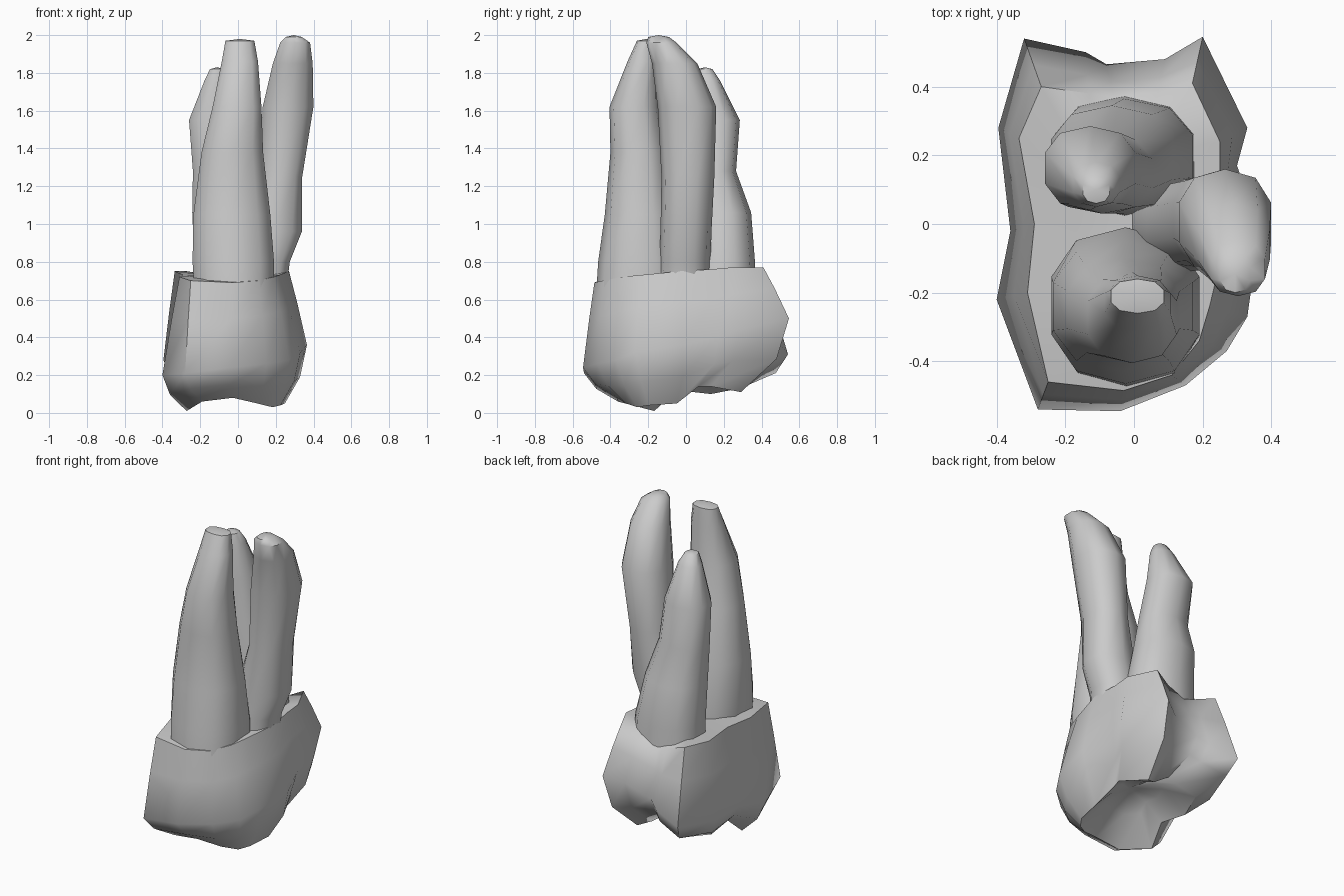
import bpy, bmesh, math

def finish(name, rings, cap_low, cap_high, angle):
    """Skin a stack of equal-length point rings and close both ends."""
    bm = bmesh.new()
    loops = [[bm.verts.new(p) for p in ring] for ring in rings]
    n = len(loops[0])
    for a, b in zip(loops, loops[1:]):
        for i in range(n):
            j = (i + 1) % n
            bm.faces.new((a[i], a[j], b[j], b[i]))
    for loop, tip in ((loops[0], cap_low), (loops[-1], cap_high)):
        t = bm.verts.new(tip)
        for i in range(n):
            bm.faces.new((loop[i], loop[(i + 1) % n], t))
    bmesh.ops.recalc_face_normals(bm, faces=bm.faces)
    me = bpy.data.meshes.new(name)
    bm.to_mesh(me)
    bm.free()
    ob = bpy.data.objects.new(name, me)
    bpy.context.collection.objects.link(ob)
    bpy.ops.object.select_all(action='DESELECT')
    ob.select_set(True)
    bpy.context.view_layer.objects.active = ob
    bpy.ops.object.shade_smooth_by_angle(angle=math.radians(angle))
    return ob

# Crown outline: x, y, height of the widest bulge, height of the chewing rim
outline = [
    (-0.28, -0.54, 0.21, 0.06), (-0.04, -0.545, 0.24, 0.08),
    (0.15, -0.47, 0.26, 0.05), (0.27, -0.37, 0.28, 0.03),
    (0.33, -0.27, 0.32, 0.04), (0.365, -0.02, 0.36, 0.05),
    (0.30, 0.17, 0.40, 0.14), (0.33, 0.28, 0.44, 0.14),
    (0.20, 0.545, 0.50, 0.11), (0.09, 0.48, 0.46, 0.14),
    (-0.08, 0.465, 0.40, 0.22), (-0.14, 0.50, 0.36, 0.18),
    (-0.32, 0.54, 0.31, 0.13), (-0.395, 0.28, 0.28, 0.10),
    (-0.36, -0.02, 0.25, 0.12), (-0.40, -0.22, 0.20, 0.01),
]
# Neck line hugging the roots, point for point with the outline
neck = [
    (-0.25, -0.46, 0.70), (-0.03, -0.485, 0.69), (0.11, -0.44, 0.70),
    (0.19, -0.34, 0.72), (0.22, -0.24, 0.73), (0.27, -0.03, 0.75),
    (0.25, 0.13, 0.76), (0.25, 0.24, 0.77), (0.17, 0.41, 0.77),
    (0.07, 0.385, 0.72), (-0.06, 0.37, 0.68), (-0.13, 0.38, 0.70),
    (-0.27, 0.40, 0.75), (-0.335, 0.25, 0.75), (-0.29, 0.0, 0.73),
    (-0.31, -0.20, 0.72),
]

def crown_ring(sx, sy, cy, height):
    return [(x * sx, cy + (y - cy) * sy, height(b, r)) for x, y, b, r in outline]

shoulder = [(0.45 * x + 0.55 * u, 0.45 * y + 0.55 * v, 0.42 * b + 0.58 * w)
            for (x, y, b, r), (u, v, w) in zip(outline, neck)]
crown = [
    crown_ring(0.34, 0.30, -0.05, lambda b, r: 0.16 + 0.4 * r),      # pit
    crown_ring(0.68, 0.60, -0.09, lambda b, r: r),                   # cusps
    crown_ring(0.90, 0.88, 0.0, lambda b, r: 0.45 * b + 0.55 * r),
    crown_ring(1.0, 1.0, 0.0, lambda b, r: b),                       # bulge
    shoulder,
    neck,
    [(u * 0.5 - 0.02, v * 0.5, 0.73) for u, v, w in neck],
]
finish("crown", crown, (0.0, -0.04, 0.25), (-0.03, -0.02, 0.71), 60)

# Roots: each section is x min, x max, y min, y max, z
def root(name, sections, sides=10, square=0.85):
    rings = []
    for x0, x1, y0, y1, z in sections:
        ring = []
        for i in range(sides):
            a = 2 * math.pi * (i + 0.5) / sides
            c, s = math.cos(a), math.sin(a)
            ring.append(((x0 + x1) / 2 + (x1 - x0) / 2 * math.copysign(abs(c) ** square, c),
                         (y0 + y1) / 2 + (y1 - y0) / 2 * math.copysign(abs(s) ** square, s), z))
        rings.append(ring)
    def middle(s, dz):
        return ((s[0] + s[1]) / 2, (s[2] + s[3]) / 2, s[4] + dz)
    finish(name, rings, middle(sections[0], 0), middle(sections[-1], 0.01), 45)

root("front_root", [
    (-0.24, 0.20, -0.475, -0.01, 0.64), (-0.25, 0.20, -0.465, -0.01, 0.80),
    (-0.245, 0.18, -0.43, -0.05, 1.05), (-0.20, 0.14, -0.40, -0.10, 1.38),
    (-0.14, 0.13, -0.405, -0.14, 1.62), (-0.09, 0.11, -0.31, -0.15, 1.86),
    (-0.07, 0.09, -0.26, -0.16, 1.97)])

root("right_root", [
    (-0.02, 0.26, -0.15, 0.13, 0.64), (0.00, 0.28, -0.14, 0.13, 0.80),
    (0.03, 0.345, -0.135, 0.135, 0.96), (0.11, 0.345, -0.13, 0.15, 1.25),
    (0.125, 0.405, -0.15, 0.16, 1.62), (0.18, 0.40, -0.18, 0.06, 1.85),
    (0.22, 0.385, -0.21, -0.05, 1.96), (0.25, 0.34, -0.20, -0.09, 1.99)])

root("back_root", [
    (-0.24, 0.19, 0.02, 0.375, 0.62), (-0.24, 0.18, 0.03, 0.365, 0.80),
    (-0.25, 0.12, 0.03, 0.345, 1.06), (-0.245, 0.06, 0.03, 0.265, 1.28),
    (-0.265, 0.01, 0.04, 0.285, 1.55), (-0.18, -0.04, 0.05, 0.18, 1.76),
    (-0.15, -0.07, 0.06, 0.14, 1.82)])
